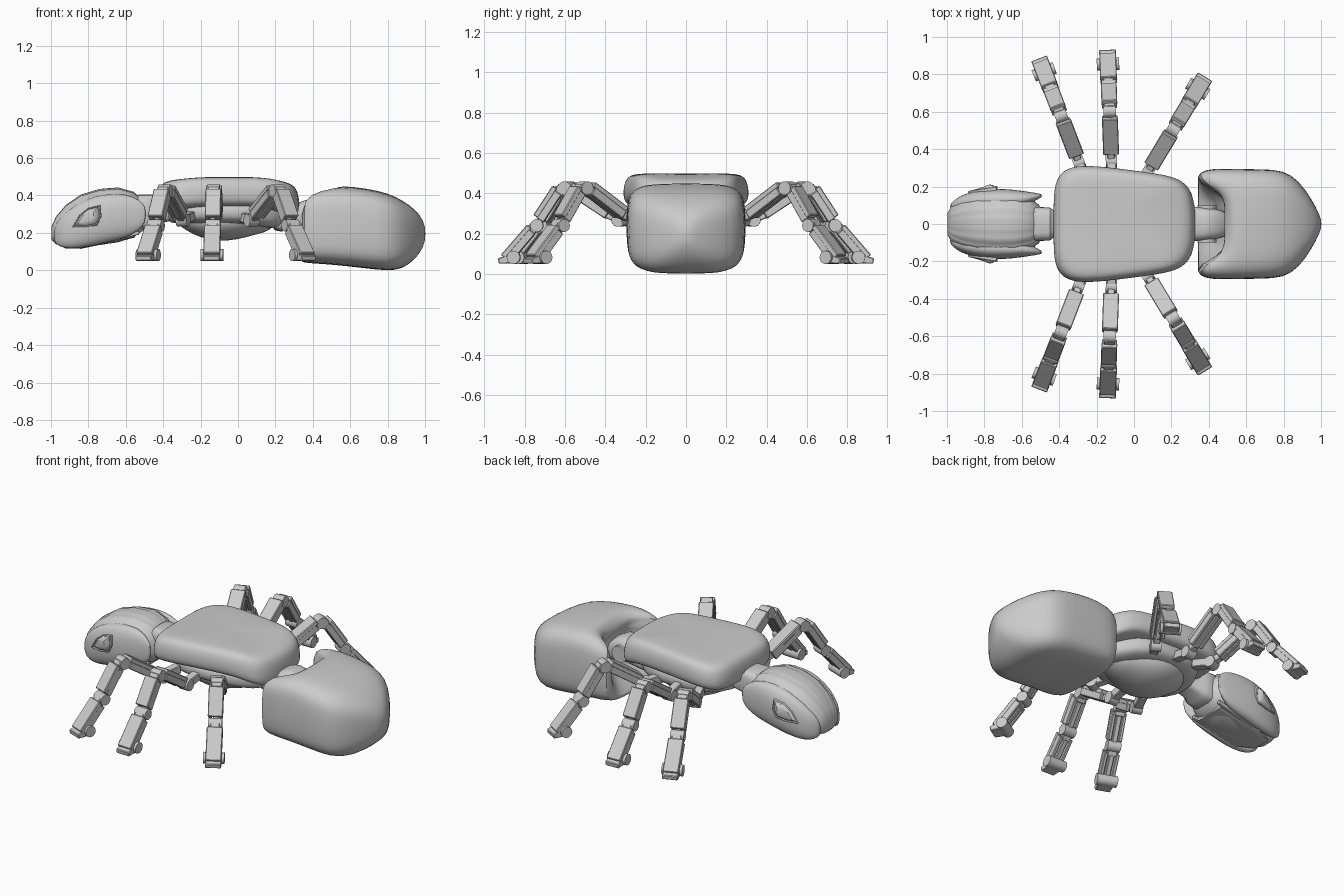
import bpy, bmesh, math
from mathutils import Matrix, Vector


def finish(name, bm, angle=40, sub=0, mirror=False):
    bmesh.ops.recalc_face_normals(bm, faces=bm.faces)
    me = bpy.data.meshes.new(name)
    bm.to_mesh(me)
    bm.free()
    ob = bpy.data.objects.new(name, me)
    bpy.context.collection.objects.link(ob)
    if mirror:
        m = ob.modifiers.new("mirror", 'MIRROR')
        m.use_axis = (False, True, False)
    if sub:
        ob.modifiers.new("smooth", 'SUBSURF').levels = sub
        ob.modifiers["smooth"].render_levels = sub
    bpy.ops.object.select_all(action='DESELECT')
    ob.select_set(True)
    bpy.context.view_layer.objects.active = ob
    bpy.ops.object.shade_smooth_by_angle(angle=math.radians(angle))
    return ob


def skin(bm, rings):
    """Join equal rings of points with quads and cap both ends."""
    vs = [[bm.verts.new(p) for p in r] for r in rings]
    n = len(vs[0])
    for a, b in zip(vs, vs[1:]):
        for i in range(n):
            bm.faces.new((a[i], a[(i + 1) % n], b[(i + 1) % n], b[i]))
    bm.faces.new(vs[0])
    bm.faces.new(vs[-1])


def oval(x, hy, z0, z1, e=2.0, cy=0.0, n=24):
    """Superellipse ring across the x axis."""
    pts = []
    for i in range(n):
        a = 2 * math.pi * i / n
        c, s = math.cos(a), math.sin(a)
        y = math.copysign(abs(c) ** (2 / e), c) * hy
        z = math.copysign(abs(s) ** (2 / e), s) * (z1 - z0) / 2
        pts.append(Vector((x, cy + y, (z0 + z1) / 2 + z)))
    return pts


def bar(bm, p, q, w, t, x=0.0, off=0.0, taper=1.0):
    """Bevelled bar from p to q, given as (radial, height)."""
    p, q = Vector((x, *p)), Vector((x, *q))
    d = (q - p).normalized()
    up = Vector((0, -d.z, d.y))
    side = Vector((1, 0, 0))
    part = bmesh.new()
    skin(part, [[c + side * sx * w / 2 + up * (off + sz * t * k / 2)
                 for sx, sz in ((-1, -1), (1, -1), (1, 1), (-1, 1))]
                for c, k in ((p, 1), (q, taper))])
    bmesh.ops.bevel(part, geom=part.edges[:], offset=0.004, segments=1, affect='EDGES')
    tmp = bpy.data.meshes.new("tmp")
    part.to_mesh(tmp)
    part.free()
    bm.from_mesh(tmp)
    bpy.data.meshes.remove(tmp)


def pin(bm, c, r, w):
    m = Matrix.Translation((0, *c)) @ Matrix.Rotation(math.pi / 2, 4, 'Y')
    bmesh.ops.create_cone(bm, segments=20, radius1=r, radius2=r, depth=w, cap_ends=True, matrix=m)


# Abdomen, with a notch in its upper front edge
rings = []
for x, hy, z0, z1, e, notch in (
        (0.46, 0.12, 0.14, 0.34, 3, 0.06), (0.39, 0.17, 0.10, 0.37, 3, 0.09),
        (0.335, 0.23, 0.05, 0.385, 4, 0.15), (0.345, 0.28, 0.04, 0.41, 4.5, 0.15),
        (0.42, 0.298, 0.035, 0.438, 4.7, 0.10), (0.53, 0.296, 0.027, 0.454, 4.5, 0.02),
        (0.68, 0.294, 0.01, 0.44, 4.3, 0), (0.80, 0.29, -0.004, 0.415, 4, 0),
        (0.88, 0.235, 0.005, 0.375, 3.4, 0), (0.95, 0.135, 0.06, 0.325, 3, 0),
        (0.99, 0.055, 0.12, 0.27, 2.5, 0), (1.002, 0.02, 0.17, 0.22, 2, 0)):
    ring = oval(x, hy, z0, z1, e)
    for p in ring:
        if abs(p.y) < 0.22 and p.z > 0.18:
            p.x += notch * min(1, (0.22 - abs(p.y)) / 0.05) * min(1, (p.z - 0.18) / 0.14)
    rings.append(ring)
bm = bmesh.new()
skin(bm, rings)
finish("abdomen", bm, 60, 1)

# Back shield
half = [(-0.425, 0.10), (-0.42, 0.21), (-0.38, 0.285), (-0.28, 0.312), (-0.12, 0.297),
        (0.05, 0.275), (0.19, 0.255), (0.28, 0.215), (0.325, 0.12)]
outline = half + [(x, -y) for x, y in reversed(half)]
rings = []
for z, k in ((0.335, 0.3), (0.34, 0.80), (0.35, 0.94), (0.375, 1.01), (0.42, 1.02),
             (0.465, 0.99), (0.49, 0.92), (0.498, 0.78), (0.499, 0.35)):
    ring = []
    for x, y in outline:
        px = -0.05 + (x + 0.05) * k
        droop = 0.45 * max(0, px - 0.17) + 0.2 * max(0, -0.24 - px)
        ring.append((px, y * k, z - droop * (1.0 if z < 0.45 else 0.6)))
    rings.append(ring)
bm = bmesh.new()
skin(bm, rings)
finish("back_shield", bm, 60, 2)

# Underbody: leg carrier flange and rounded belly
bm = bmesh.new()
skin(bm, [oval(-0.38, 0.06, 0.26, 0.36), oval(-0.34, 0.17, 0.25, 0.37, 3),
          oval(-0.24, 0.245, 0.245, 0.38, 3), oval(-0.1, 0.255, 0.24, 0.38, 3),
          oval(0.07, 0.24, 0.24, 0.38, 3), oval(0.19, 0.16, 0.22, 0.37, 3),
          oval(0.27, 0.06, 0.24, 0.34)])
finish("leg_carrier", bm, 60, 1)
bm = bmesh.new()
skin(bm, [oval(-0.33, 0.03, 0.25, 0.32), oval(-0.28, 0.12, 0.215, 0.33),
          oval(-0.21, 0.18, 0.175, 0.36), oval(-0.10, 0.205, 0.153, 0.38),
          oval(0.0, 0.19, 0.163, 0.38), oval(0.09, 0.14, 0.19, 0.36), oval(0.2, 0.08, 0.215, 0.34)])
finish("belly", bm, 60, 1)

# Waist joint
bm = bmesh.new()
skin(bm, [oval(0.17, 0.09, 0.20, 0.33, 3), oval(0.28, 0.095, 0.21, 0.34, 3),
          oval(0.36, 0.09, 0.23, 0.38, 3), oval(0.41, 0.085, 0.22, 0.385, 3),
          oval(0.52, 0.07, 0.2, 0.32, 3)])
finish("waist", bm, 50, 1)
bm = bmesh.new()
pm = Matrix.Translation((0.39, 0, 0.29)) @ Matrix.Rotation(math.pi / 2, 4, 'X')
bmesh.ops.create_cone(bm, segments=24, radius1=0.05, radius2=0.05, depth=0.2, cap_ends=True, matrix=pm)
finish("waist_pin", bm)

# Head core, ridged lengthwise
side = [(-0.997, 0.06, 0.165, 0.235), (-0.975, 0.095, 0.14, 0.285), (-0.92, 0.128, 0.122, 0.35),
        (-0.84, 0.152, 0.12, 0.405), (-0.74, 0.165, 0.135, 0.435), (-0.64, 0.162, 0.15, 0.443),
        (-0.56, 0.138, 0.175, 0.42), (-0.51, 0.105, 0.21, 0.38), (-0.49, 0.07, 0.25, 0.34)]
rings = []
for x, hy, z0, z1 in side:
    ring = oval(x, hy, z0, z1, 2.6, n=72)
    for p in ring:
        if p.z > (z0 + z1) / 2:
            if min(abs(abs(p.y) - hy * f) for f in (0.36, 0.68)) < hy * 0.035:
                p.z -= 0.004
    rings.append(ring)
bm = bmesh.new()
skin(bm, rings)
finish("head", bm, 50)

# Cheek plates over the sides of the head
rings = []
for x, cy, hy, z0, z1 in ((-0.985, 0.09, 0.012, 0.15, 0.225), (-0.955, 0.105, 0.03, 0.125, 0.275),
                          (-0.90, 0.12, 0.045, 0.112, 0.33), (-0.80, 0.128, 0.06, 0.125, 0.39),
                          (-0.70, 0.13, 0.06, 0.15, 0.41), (-0.60, 0.132, 0.046, 0.172, 0.41),
                          (-0.53, 0.145, 0.022, 0.21, 0.38), (-0.49, 0.152, 0.008, 0.26, 0.34)):
    rings.append(oval(x, hy, z0, z1, 2.3, cy))
bm = bmesh.new()
skin(bm, rings)
finish("cheek_plates", bm, 50, 1, True)

# Eyes: raised rounded triangle with a lens
eye = [(-0.89, 0.228), (-0.85, 0.295), (-0.80, 0.335), (-0.735, 0.35), (-0.728, 0.29), (-0.75, 0.24), (-0.82, 0.226)]
bm = bmesh.new()
skin(bm, [[(-0.80 + (x + 0.80) * k, y + (x + 0.8) * 0.15, 0.285 + (z - 0.285) * k) for x, z in eye]
          for y, k in ((0.15, 1), (0.188, 0.97), (0.192, 0.88), (0.186, 0.82), (0.186, 0.8), (0.197, 0.62), (0.201, 0.4))])
finish("eyes", bm, 30, 0, True)

# Chin plate and jaw rails
bm = bmesh.new()
skin(bm, [oval(-0.93, 0.06, 0.118, 0.135, 4), oval(-0.84, 0.10, 0.115, 0.14, 4),
          oval(-0.55, 0.10, 0.175, 0.20, 4)])
finish("chin_plate", bm, 40)
bm = bmesh.new()
skin(bm, [oval(-0.84, 0.012, 0.12, 0.14, 4, 0.10), oval(-0.53, 0.012, 0.19, 0.21, 4, 0.11)])
finish("jaw_rails", bm, 40, 0, True)

# Neck
bm = bmesh.new()
skin(bm, [oval(-0.56, 0.075, 0.22, 0.38, 4), oval(-0.53, 0.092, 0.21, 0.405, 4),
          oval(-0.45, 0.088, 0.23, 0.405, 4), oval(-0.425, 0.07, 0.25, 0.38, 4),
          oval(-0.33, 0.06, 0.27, 0.37, 4)])
finish("neck", bm, 40)

# Legs: hip, upper, middle and foot segments, mirrored left to right
for name, hx, hy, deg in (("front_legs", -0.285, 0.305, 21), ("middle_legs", -0.12, 0.31, 2),
                          ("rear_legs", 0.06, 0.255, -31)):
    bm = bmesh.new()
    bar(bm, (-0.09, 0.29), (0.03, 0.27), 0.05, 0.05)
    pin(bm, (0.025, 0.268), 0.034, 0.06)
    bar(bm, (0.02, 0.268), (0.09, 0.30), 0.04, 0.04)
    bar(bm, (0.075, 0.305), (0.265, 0.43), 0.085, 0.028, off=0.016)
    bar(bm, (0.08, 0.285), (0.30, 0.428), 0.03, 0.03)
    pin(bm, (0.292, 0.425), 0.034, 0.066)
    bar(bm, (0.30, 0.435), (0.335, 0.385), 0.06, 0.05)
    bar(bm, (0.325, 0.42), (0.42, 0.275), 0.085, 0.028, off=0.018)
    bar(bm, (0.31, 0.41), (0.435, 0.23), 0.03, 0.03)
    pin(bm, (0.43, 0.24), 0.032, 0.078)
    bar(bm, (0.43, 0.25), (0.47, 0.20), 0.055, 0.05)
    bar(bm, (0.455, 0.225), (0.585, 0.075), 0.09, 0.028, off=0.016)
    bar(bm, (0.455, 0.20), (0.56, 0.08), 0.03, 0.03)
    for sx in (-1, 1):
        bar(bm, (0.08, 0.293), (0.26, 0.412), 0.02, 0.045, sx * 0.031)
        bar(bm, (0.325, 0.405), (0.415, 0.267), 0.02, 0.045, sx * 0.031)
        bar(bm, (0.455, 0.212), (0.56, 0.088), 0.02, 0.045, sx * 0.034)
    pin(bm, (0.545, 0.082), 0.033, 0.12)
    bar(bm, (0.54, 0.077), (0.62, 0.064), 0.09, 0.05, taper=0.55)
    m = Matrix.Translation((hx, hy, 0)) @ Matrix.Rotation(math.radians(deg), 4, 'Z')
    bmesh.ops.transform(bm, matrix=m, verts=bm.verts)
    finish(name, bm, 30, 0, True)
